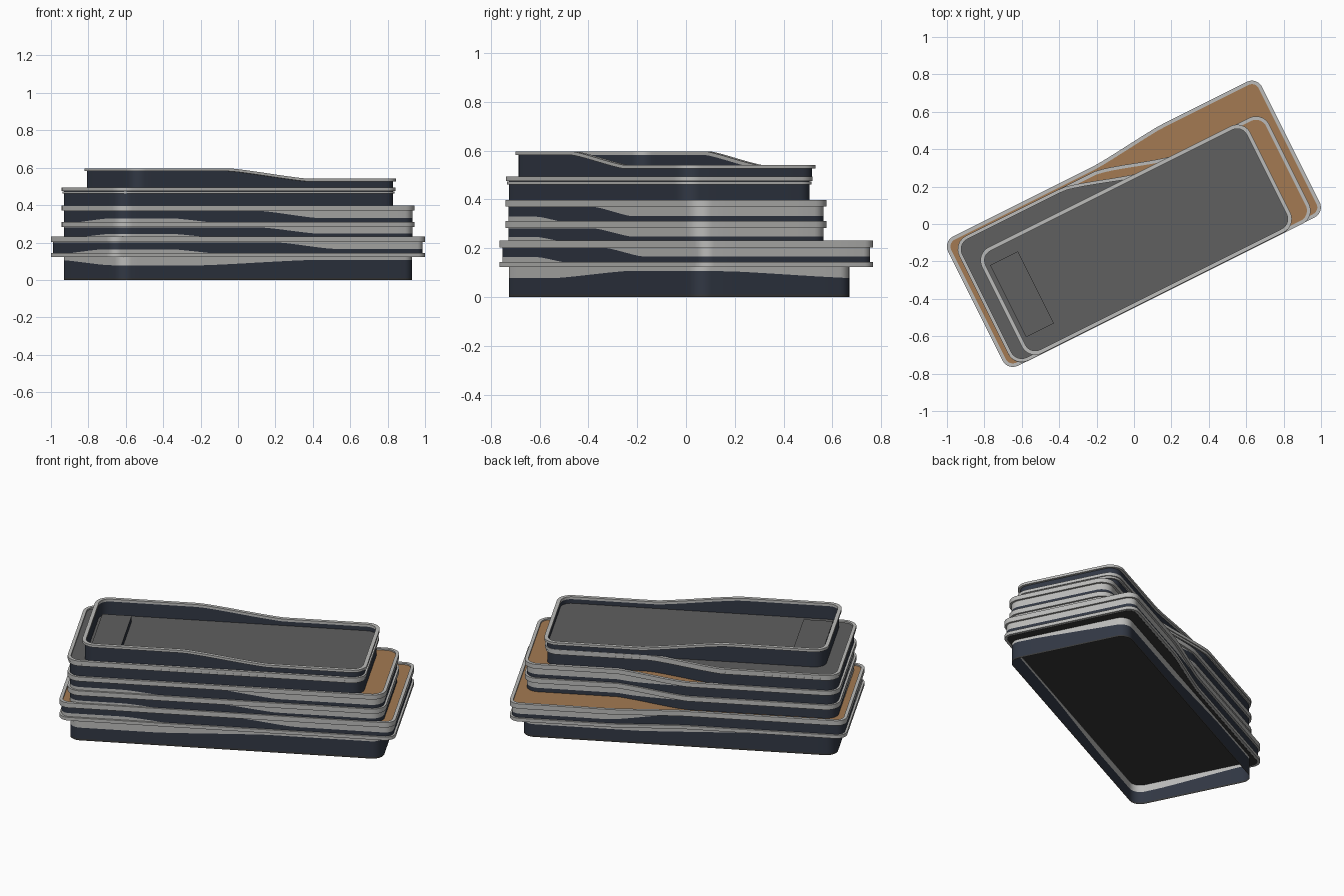
import bpy, bmesh, math

if "Cube" in bpy.data.objects:
    bpy.data.objects.remove(bpy.data.objects["Cube"])

ANG = math.atan2(1, 2)
CA, SA = math.cos(ANG), math.sin(ANG)


def material(name, rgb):
    m = bpy.data.materials.new(name)
    m.diffuse_color = (*rgb, 1)
    m.use_nodes = True
    m.node_tree.nodes["Principled BSDF"].inputs["Base Color"].default_value = m.diffuse_color
    return m


SLATE = material("slate", (0.031, 0.039, 0.058))
LIGHT = material("light_grey", (0.50, 0.50, 0.49))
WOOD = material("wood_brown", (0.37, 0.195, 0.085))
GREY = material("deck_grey", (0.115, 0.115, 0.115))
BLACK = material("underside_black", (0.040, 0.040, 0.040))


def step(x, a, b):
    """Straight ramp from 0 to 1 with slightly eased ends."""
    t = min(1, max(0, (x - a) / (b - a)))
    return 0.75 * t + 0.25 * t * t * (3 - 2 * t)


def outline(spec, off=0.0):
    """Rounded plan, shrunk by off; the +v side may step between two widths."""
    u0, u1, v0, vl, vr, a, b, rad = spec
    r = rad - off
    u0, u1, v0, vl, vr = u0 + off, u1 - off, v0 + off, vl - off, vr - off
    pts = []

    def arc(cu, cv, start):
        for i in range(9):
            t = math.radians(start + i * 90 / 8)
            pts.append((cu + r * math.cos(t), cv + r * math.sin(t)))

    n = 36
    arc(u0 + r, v0 + r, 180)
    for i in range(1, n):
        pts.append((u0 + r + (u1 - u0 - 2 * r) * i / n, v0))
    arc(u1 - r, v0 + r, 270)
    for i in range(1, 6):
        pts.append((u1, v0 + r + (vr - v0 - 2 * r) * i / 6))
    arc(u1 - r, vr - r, 0)
    for i in range(1, n):
        u = u1 - r - (u1 - u0 - 2 * r) * i / n
        pts.append((u, vl + (vr - vl) * step(u, a, b)))
    arc(u0 + r, vl - r, 90)
    for i in range(1, 6):
        pts.append((u0, vl - r - (vl - v0 - 2 * r) * i / 6))
    return pts


def finish(name, bm, mats):
    me = bpy.data.meshes.new(name)
    bm.to_mesh(me)
    bm.free()
    for m in mats:
        me.materials.append(m)
    ob = bpy.data.objects.new(name, me)
    bpy.context.collection.objects.link(ob)
    bpy.ops.object.select_all(action='DESELECT')
    ob.select_set(True)
    bpy.context.view_layer.objects.active = ob
    bpy.ops.object.shade_smooth_by_angle(angle=math.radians(35))
    return ob


def loft(name, rings, mats, idx, closed=False):
    """Skin between rings of (u, v, z) points; one material index per strip."""
    bm = bmesh.new()
    vs = [[bm.verts.new((CA * u - SA * v, SA * u + CA * v, z)) for u, v, z in ring]
          for ring in rings]
    n = len(vs[0])
    for k in range(len(vs) if closed else len(vs) - 1):
        lo, hi = vs[k], vs[(k + 1) % len(vs)]
        for i in range(n):
            j = (i + 1) % n
            bm.faces.new((lo[i], lo[j], hi[j], hi[i])).material_index = idx[k]
    return finish(name, bm, mats)


def wall(name, spec, off, levels, mats, idx):
    """Thin wall; each level is a function of (u, v) giving a height."""
    pts = outline(spec, off)
    return loft(name, [[(u, v, f(u, v)) for u, v in pts] for f in levels], mats, idx)


def rim(name, spec, zlo, zhi, width=0.019, off=0.0):
    a, b = outline(spec, off), outline(spec, off + width)
    rings = [[(u, v, f(u, v)) for u, v in p] for p, f in
             ((b, zlo), (a, zlo), (a, zhi), (b, zhi))]
    return loft(name, rings, [LIGHT], [0] * 4, closed=True)


def slab(name, spec, off, z0, z1, top, under):
    """Deck plate with its own top and underside colour."""
    bm = bmesh.new()
    pts = outline(spec, off)
    lo, hi = [[bm.verts.new((CA * u - SA * v, SA * u + CA * v, z)) for u, v in pts]
              for z in (z0, z1)]
    bm.faces.new(hi)
    bm.faces.new(lo[::-1]).material_index = 1
    n = len(pts)
    for i in range(n):
        j = (i + 1) % n
        bm.faces.new((lo[i], lo[j], hi[j], hi[i])).material_index = 1
    return finish(name, bm, [top, under])


def flat(z):
    return lambda u, v: z


# plans: u0, u1, v0, v1 left, v1 right, start and end of the side step, corner radius
HULL = (-0.897, 0.872, -0.387, 0.337, 0.337, 0, 1, 0.065)
WIDE = (-0.955, 0.940, -0.40, 0.373, 0.41, -0.04, 0.36, 0.06)
MID = (-0.912, 0.885, -0.402, 0.345, 0.232, -0.05, 0.35, 0.08)
UPPER = (-0.912, 0.772, -0.40, 0.345, 0.225, -0.25, 0.17, 0.08)
TOP = (-0.83, 0.775, -0.398, 0.237, 0.237, 0, 1, 0.08)


# hull skirt, open below, with a wavy light upper band
def hull_line(u, v):
    s = 2 * step(u, -0.40, 0.22) - 1
    t = 2 * step(v, -0.25, 0.3) - 1
    return 0.092 - 0.014 * s * t


wall("hull_skirt", HULL, 0, [flat(0), flat(0.010), hull_line, flat(0.125)],
     [SLATE, LIGHT, BLACK], [2, 0, 1])
slab("hull_ceiling", WIDE, 0.015, 0.122, 0.136, WOOD, BLACK)
rim("lower_rim", WIDE, flat(0.123), flat(0.143))


# decks with a dark wavy window ribbon in a light wall
def ribbon_wall(name, spec, z0, z1, shift):
    h = z1 - z0

    def lower(u, v):
        return z0 + h * (0.02 + 0.40 * (1 - step(u, -0.58, -0.28)) * (1 - step(v, -0.25, 0.25)))

    def upper(u, v):
        return z0 + h * (0.98 - 0.53 * step(u, shift - 0.05, shift + 0.27))

    wall(name, spec, 0.012, [flat(z0), lower, upper, flat(z1)],
         [LIGHT, SLATE], [0, 1, 0])


for label, spec, z0, z1, top, shift in (("first", WIDE, 0.136, 0.202, 0.232, 0.1),
                                        ("second", MID, 0.220, 0.282, 0.311, 0),
                                        ("third", MID, 0.300, 0.370, 0.397, 0)):
    ribbon_wall(label + "_deck_wall", spec, z0, z1, shift)
    slab(label + "_deck_floor", spec, 0.015, top - 0.022, top - 0.008, WOOD, LIGHT)
    rim(label + "_deck_rim", spec, flat(z1), flat(top))

# fourth deck: dark wall, grey floor, double rim
wall("fourth_deck_wall", UPPER, 0.012, [flat(0.386), flat(0.485)], [SLATE], [0])
slab("fourth_deck_floor", UPPER, 0.015, 0.470, 0.484, GREY, SLATE)
rim("fourth_deck_lower_rim", UPPER, flat(0.461), flat(0.473), 0.016, 0.004)
rim("fourth_deck_rim", UPPER, flat(0.475), flat(0.493))


# top tray with a sheer that drops toward one end
def sheer(u, v):
    return 0.597 - 0.056 * step(u, -0.25, 0.22)


wall("top_tray_wall", TOP, 0.014, [flat(0.482), sheer], [SLATE], [0])
wall("top_tray_lining", TOP, 0.020, [flat(0.482), sheer], [SLATE], [0])
slab("top_tray_floor", TOP, 0.017, 0.490, 0.500, GREY, SLATE)
rim("top_tray_rim", TOP, lambda u, v: sheer(u, v) - 0.015, sheer, 0.022)

# low hatch box on the top tray
bm = bmesh.new()
bmesh.ops.create_cube(bm, size=1)
for w in bm.verts:
    u, v, z = -0.704 + 0.166 * w.co.x, -0.068 + 0.43 * w.co.y, 0.516 + 0.038 * w.co.z
    w.co = (CA * u - SA * v, SA * u + CA * v, z)
bm.normal_update()
for f in bm.faces:
    f.material_index = 0 if f.normal.z > 0.5 else 1
finish("hatch_box", bm, [GREY, SLATE])
